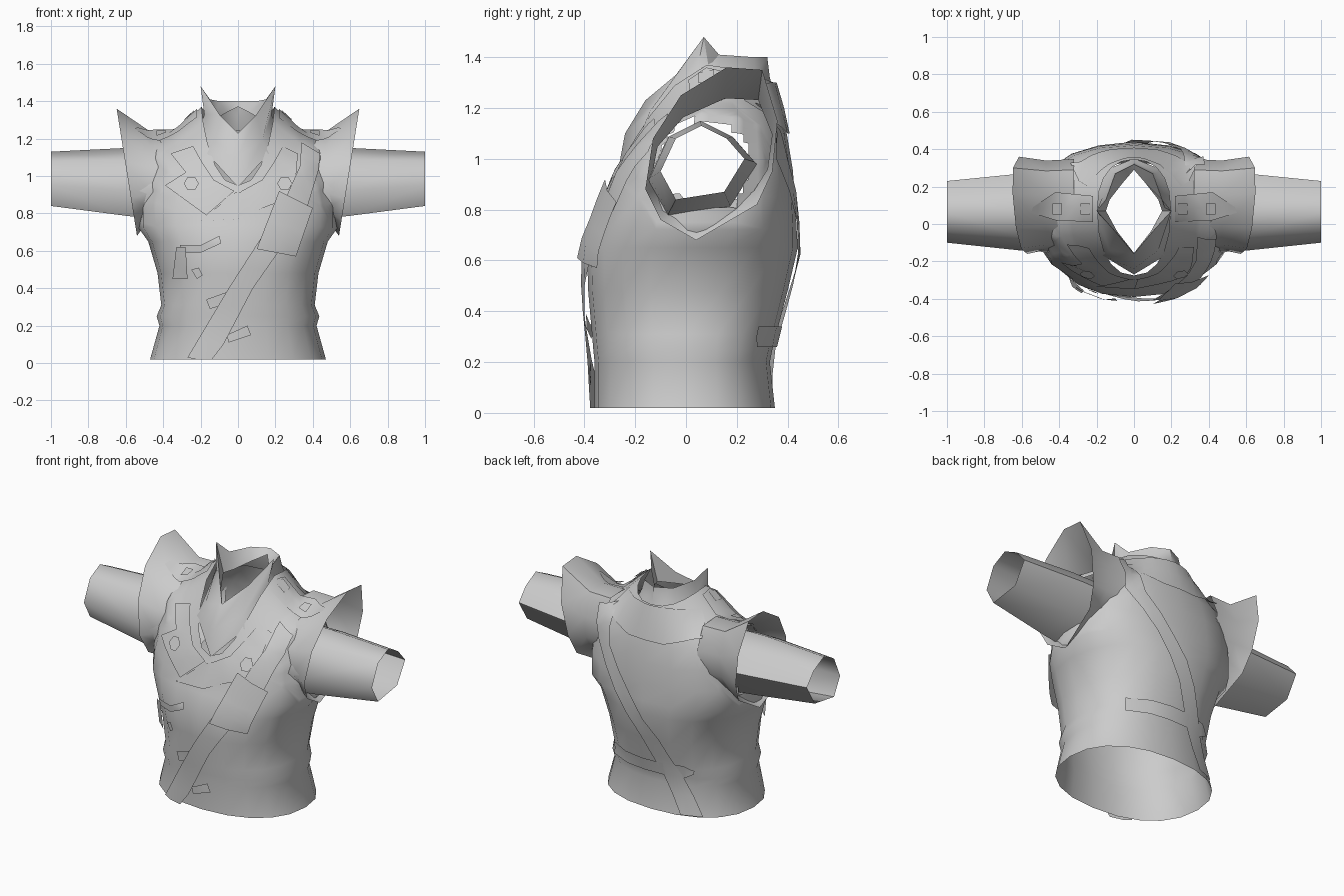
import bpy, bmesh, math
from mathutils import Vector
from mathutils.bvhtree import BVHTree

if "Cube" in bpy.data.objects:
    bpy.data.objects.remove(bpy.data.objects["Cube"])

cloth = bpy.data.materials.new("grey cloth")
cloth.use_nodes = True
cloth.diffuse_color = (0.6, 0.6, 0.6, 1)
cloth.node_tree.nodes["Principled BSDF"].inputs["Base Color"].default_value = cloth.diffuse_color


def make(name, verts, faces, angle=40):
    mesh = bpy.data.meshes.new(name)
    mesh.from_pydata(verts, [], faces)
    mesh.materials.append(cloth)
    ob = bpy.data.objects.new(name, mesh)
    bpy.context.collection.objects.link(ob)
    bpy.ops.object.select_all(action="DESELECT")
    ob.select_set(True)
    bpy.context.view_layer.objects.active = ob
    bpy.ops.object.shade_smooth_by_angle(angle=math.radians(angle))
    return ob


def loft(rings):
    n = len(rings[0])
    verts = [p for r in rings for p in r]
    faces = [(i * n + j, i * n + (j + 1) % n, (i + 1) * n + (j + 1) % n, (i + 1) * n + j)
             for i in range(len(rings) - 1) for j in range(n)]
    return verts, faces


# Torso: half width, front y, back y, then height at front, side and back
SIDES = 20
levels = [
    (.47, -.36, .35, .02, .02, .02), (.42, -.36, .33, .2, .2, .2),
    (.435, -.365, .34, .25, .25, .25), (.41, -.37, .355, .31, .31, .31),
    (.43, -.385, .4, .48, .48, .48), (.48, -.39, .44, .65, .65, .65),
    (.53, -.35, .435, .74, .72, .73), (.53, -.33, .43, .8, .87, .84),
    (.51, -.315, .42, .84, 1.02, .96), (.45, -.305, .4, .88, 1.18, 1.08),
    (.34, -.29, .38, .91, 1.24, 1.18), (.195, -.275, .345, .95, 1.37, 1.3)]


def torso_ring(hw, yf, yb, zf, zs, zb):
    ring = []
    mid = .08 * max(0, zs - .65) / .7
    for k in range(SIDES):
        t = 2 * math.pi * k / SIDES
        s, c = math.sin(t), math.cos(t)
        w = abs(c) ** 1.4
        y, z = (yf, zf) if c > 0 else (yb, zb)
        power = .7 if c < 0 and .7 < zs < 1.2 else .88
        ring.append((hw * math.copysign(abs(s) ** .88, s),
                     mid + (y - mid) * abs(c) ** power, zs + (z - zs) * w))
    return ring


tv, tf = loft([torso_ring(*lv) for lv in levels])
body = make("jacket_body", tv, tf, 60)

# Armholes, hidden under the sleeves
bm = bmesh.new()
bm.from_mesh(body.data)


def beside_arm(co, radius):
    return abs(co.x) > .36 and math.hypot(co.y - .07, co.z - .98) < radius


near = [e for e in bm.edges if any(beside_arm(v.co, .26) for v in e.verts)]
bmesh.ops.subdivide_edges(bm, edges=near, cuts=4, use_grid_fill=True)
inside = [f for f in bm.faces if beside_arm(f.calc_center_median(), .18)]
bmesh.ops.delete(bm, geom=inside, context="FACES")
bm.to_mesh(body.data)
bm.free()

# Flared shoulder caps and sleeves
rim = [(-.16, .88), (-.13, 1.08), (-.02, 1.25), (.16, 1.36), (.3, 1.35),
       (.36, 1.15), (.34, .95), (.28, .82), (.04, .68), (-.1, .76)]
cuff = [(-.1, .95), (-.04, 1.08), (.06, 1.13), (.16, 1.08), (.23, 1.0), (.15, .87), (-.04, .84)]
cap_parts = []
for side, label in ((1, "left"), (-1, "right")):
    def cap_ring(x, ky, kz, slope):
        return [(side * (x + slope * (z - .68)), .1 + (y - .1) * ky, .98 + (z - .98) * kz) for y, z in rim]
    cv, cf = loft([cap_ring(.32, .95, .68, 0), cap_ring(.47, .92, .68, 0), cap_ring(.54, 1, 1, .16)])
    cap_parts.append((cv, cf))
    make(label + "_shoulder_cap", cv, cf, 50)

    def sleeve_ring(x, k, drop):
        return [(side * x, .07 + (y - .07) * k, .97 + (z - .97) * k - drop) for y, z in cuff]
    make(label + "_sleeve", *loft([sleeve_ring(.45, 1.3, .03), sleeve_ring(.6, 1.25, .02), sleeve_ring(1, 1, 0)]), 60)

# Surface that the trims are laid on
allv, allf = list(tv), list(tf)
for cv, cf in cap_parts:
    base = len(allv)
    allv += cv
    allf += [tuple(i + base for i in f) for f in cf]
surface = BVHTree.FromPolygons([Vector(v) for v in allv], allf)


def drape(a, b, view, lift):
    start, ray = {"front": (Vector((a, -2, b)), Vector((0, 1, 0))),
                  "back": (Vector((a, 2, b)), Vector((0, -1, 0))),
                  "top": (Vector((a, b, 3)), Vector((0, 0, -1)))}[view]
    hit = surface.ray_cast(start, ray)[0]
    if hit is None:
        hit = surface.find_nearest(start + ray * 1.75)[0]
    return hit - ray * lift


def strip(name, edge_a, edge_b, view="front", lift=.012, steps=4, across=2):
    """Lay a strip between two edges over the surface."""
    rows = []
    for i in range((len(edge_a) - 1) * steps + 1):
        k = min(i // steps, len(edge_a) - 2)
        u = i / steps - k
        pa, pb = (Vector(e[k]).lerp(Vector(e[k + 1]), u) for e in (edge_a, edge_b))
        rows.append([drape(*pa.lerp(pb, j / across), view, lift) for j in range(across + 1)])
    n = across + 1
    faces = [(i * n + j, i * n + j + 1, (i + 1) * n + j + 1, (i + 1) * n + j)
             for i in range(len(rows) - 1) for j in range(across)]
    return make(name, [p for r in rows for p in r], faces, 50)


# Lapels and overlapping chest flap
strip("right_lapel", [(-.36, 1.12), (-.28, 1.02), (-.39, .95), (-.17, .79)],
      [(-.24, 1.16), (-.19, 1.07), (-.13, .98), (-.02, .92)])
strip("left_lapel", [(.32, 1.12), (.31, 1.0), (.27, .88), (0, .78)],
      [(.24, 1.16), (.19, 1.07), (.13, .98), (.02, .92)])
strip("chest_flap", [(-.2, .76), (0, .77), (.25, .88)], [(-.02, .91), (.04, .92), (.27, .95)], lift=.008)

# Turned-down flap behind the neck
strip("back_neck_flap", [(-.25, 1.29), (-.1, 1.3), (.1, 1.3), (.25, 1.29)],
      [(-.34, 1.17), (-.12, 1.1), (.12, 1.1), (.34, 1.17)], "back", .012)

# Shoulder strap, front and back, with pouch
strip("front_strap", [(.34, 1.18), (.33, 1.05), (.24, .85), (-.05, .4), (-.27, .03)],
      [(.44, 1.12), (.43, 1.03), (.36, .8), (.08, .4), (-.13, 0)], lift=.03)
strip("strap_pouch", [(.22, .92), (.1, .61)], [(.4, .83), (.31, .57)], lift=.05)
strip("back_strap", [(.28, 1.22), (.25, 1.0), (-.1, .5), (-.32, .03)],
      [(.38, 1.2), (.36, 1.0), (.02, .5), (-.2, .03)], "back", .018)

# Waist tab at the back, pointed at one end
strip("back_tab", [(.3, .34), (-.22, .34), (-.27, .31)], [(.3, .26), (-.22, .26), (-.27, .29)], "back", .02)

# Hanging band and small front tabs
strip("front_band", [(-.31, .63), (-.2, .63), (-.1, .68)], [(-.31, .59), (-.2, .59), (-.09, .64)], lift=.03)
strip("band_tail", [(-.33, .62), (-.35, .45)], [(-.28, .62), (-.27, .45)], lift=.04)
strip("small_tab", [(-.25, .5), (-.22, .45)], [(-.21, .51), (-.19, .47)], lift=.02)
strip("middle_tab", [(-.17, .34), (-.03, .39)], [(-.15, .29), (-.01, .33)], lift=.02)
strip("lower_tab", [(-.06, .15), (.05, .2)], [(-.05, .11), (.07, .15)], lift=.02)

# Epaulettes, studs and buttons on both sides
for s, label in ((1, "left"), (-1, "right")):
    strip(label + "_epaulette", [(s * .22, .15), (s * .42, .17), (s * .54, .09)],
          [(s * .22, .01), (s * .42, .02), (s * .55, .06)], "top", .012)
    for i, x in enumerate((.26, .41)):
        strip(f"{label}_stud_{i}", [(s * (x - .025), .11), (s * (x + .025), .11)],
              [(s * (x - .025), .05), (s * (x + .025), .05)], "top", .025, 1, 1)
    ring = [(s * .25 + .04 * math.cos(k * math.pi / 3), .96 + .04 * math.sin(k * math.pi / 3)) for k in range(6)]
    make(label + "_button", [drape(a, b, "front", .03) for a, b in ring], [tuple(range(6))])

# Standing collar with pointed tips, folded in to a narrow neck opening
base_half = [(0, -.27, .94), (.165, -.17, 1.12), (.2, .03, 1.26), (.195, .16, 1.28), (.15, .29, 1.26), (0, .35, 1.24)]
mid_half = [(0, -.24, 1.1), (.13, -.14, 1.19), (.18, .04, 1.33), (.17, .14, 1.34), (.12, .27, 1.33), (0, .33, 1.32)]
top_half = [(0, -.16, 1.23), (.1, -.04, 1.33), (.2, .07, 1.48), (.15, .13, 1.41), (.1, .27, 1.4), (0, .32, 1.4)]
fold_half = [(0, -.155, 1.22), (.09, -.04, 1.26), (.15, .07, 1.3), (.13, .13, 1.3), (.06, .22, 1.34), (0, .29, 1.37)]


def mirrored(half):
    return half + [(-x, y, z) for x, y, z in half[-2:0:-1]]


make("collar", *loft([mirrored(h) for h in (base_half, mid_half, top_half, fold_half)]), 50)
